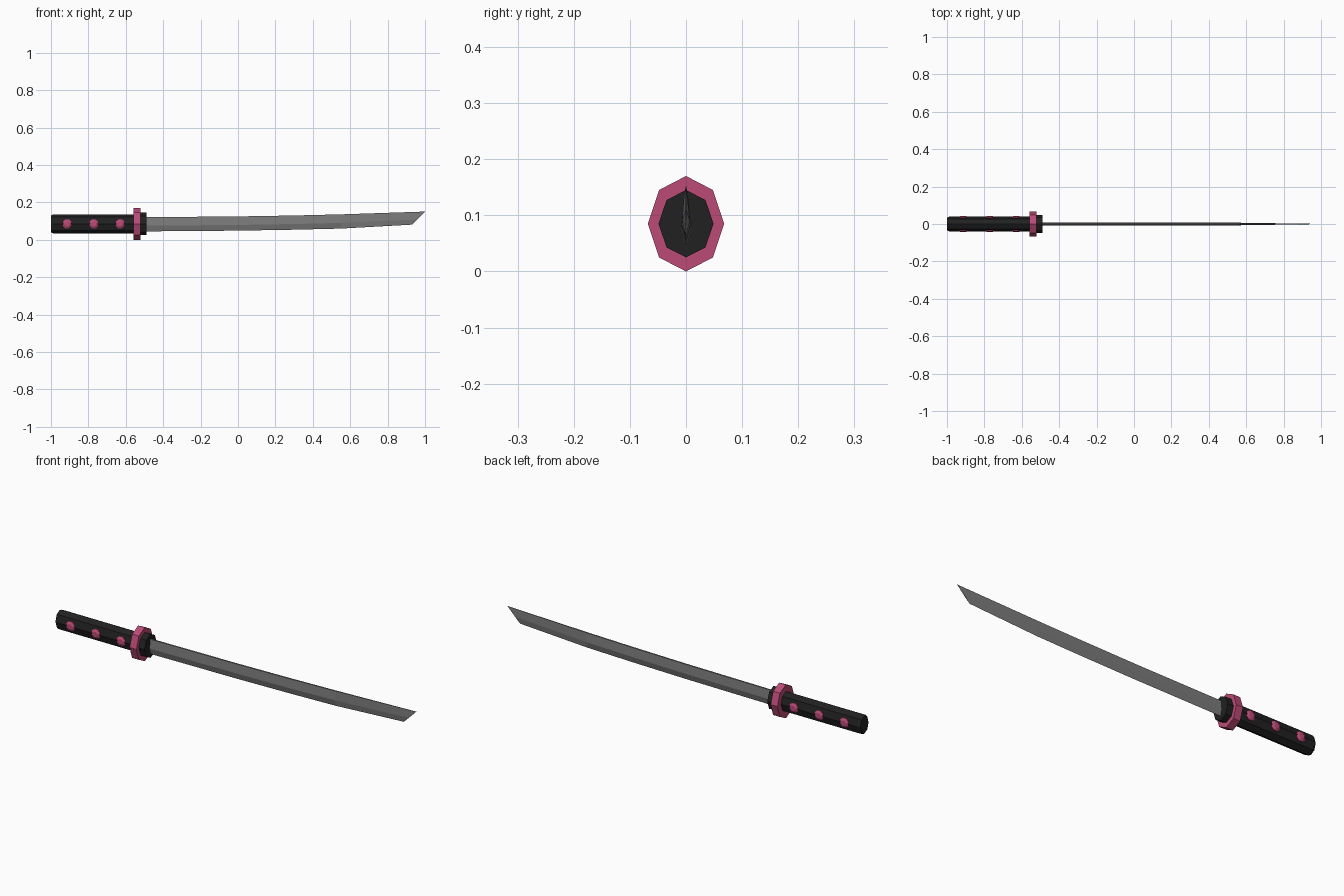
import bpy, bmesh, math
from mathutils import Vector

if "Cube" in bpy.data.objects:
    bpy.data.objects.remove(bpy.data.objects["Cube"])

CZ = 0.085  # height of the grip axis


def material(name, rgb):
    m = bpy.data.materials.new(name)
    m.diffuse_color = (*rgb, 1)
    m.use_nodes = True
    m.node_tree.nodes["Principled BSDF"].inputs["Base Color"].default_value = m.diffuse_color
    return m


black = material("black", (0.015, 0.015, 0.015))
pink = material("pink", (0.5, 0.07, 0.18))
steel = material("steel", (0.2, 0.2, 0.2))


def loft(name, rings, mat):
    """Skin a row of equal-length rings, capping both ends."""
    bm = bmesh.new()
    loops = [[bm.verts.new(p) for p in r] for r in rings]
    n = len(loops[0])
    for a, b in zip(loops, loops[1:]):
        for i in range(n):
            j = (i + 1) % n
            bm.faces.new((a[i], a[j], b[j], b[i]))
    bm.faces.new(loops[0])
    bm.faces.new(loops[-1])
    bmesh.ops.recalc_face_normals(bm, faces=bm.faces)
    me = bpy.data.meshes.new(name)
    bm.to_mesh(me)
    bm.free()
    ob = bpy.data.objects.new(name, me)
    me.materials.append(mat)
    bpy.context.collection.objects.link(ob)
    return ob


def octagon(x, ry, rz):
    return [Vector((x, ry * math.cos(i * math.pi / 4), CZ + rz * math.sin(i * math.pi / 4)))
            for i in range(8)]


# Grip with a bevelled butt, guard and collar
loft("grip", [octagon(-1, .033, .045), octagon(-.988, .039, .051), octagon(-.55, .039, .051)], black)
loft("guard", [octagon(-.56, .068, .085), octagon(-.522, .068, .085)], pink)
loft("collar", [octagon(-.525, .049, .06), octagon(-.49, .049, .06)], black)

# Curved blade: x of edge, x of spine, edge z, spine z, half thickness
sections = [(-.5, -.5, .045, .121, .008), (0, 0, .049, .125, .008), (.3, .3, .054, .130, .008),
            (.55, .55, .060, .136, .007), (.93, 1, .081, .151, .001)]
rings = []
for xe, xs, ze, zs, t in sections:
    edge, spine = Vector((xe, 0, ze)), Vector((xs, 0, zs))
    ridge = edge.lerp(spine, .4)
    side = Vector((0, t, 0))
    back = Vector((0, t * .5, 0))
    rings.append([edge, ridge + side, spine + back, spine - back, ridge - side])
loft("blade", rings, steel)

# Studs on both sides of the grip
for n, x in enumerate((-.913, -.771, -.63)):
    for s in (-1, 1):
        profile = [(.02, .026), (.037, .026), (.044, .014)]
        loft(f"stud_{n}_{'front' if s < 0 else 'back'}",
             [[Vector((x + r * math.cos(i * math.pi / 4 + math.pi / 8), s * y,
                       CZ + r * math.sin(i * math.pi / 4 + math.pi / 8))) for i in range(8)]
              for y, r in profile], pink)
